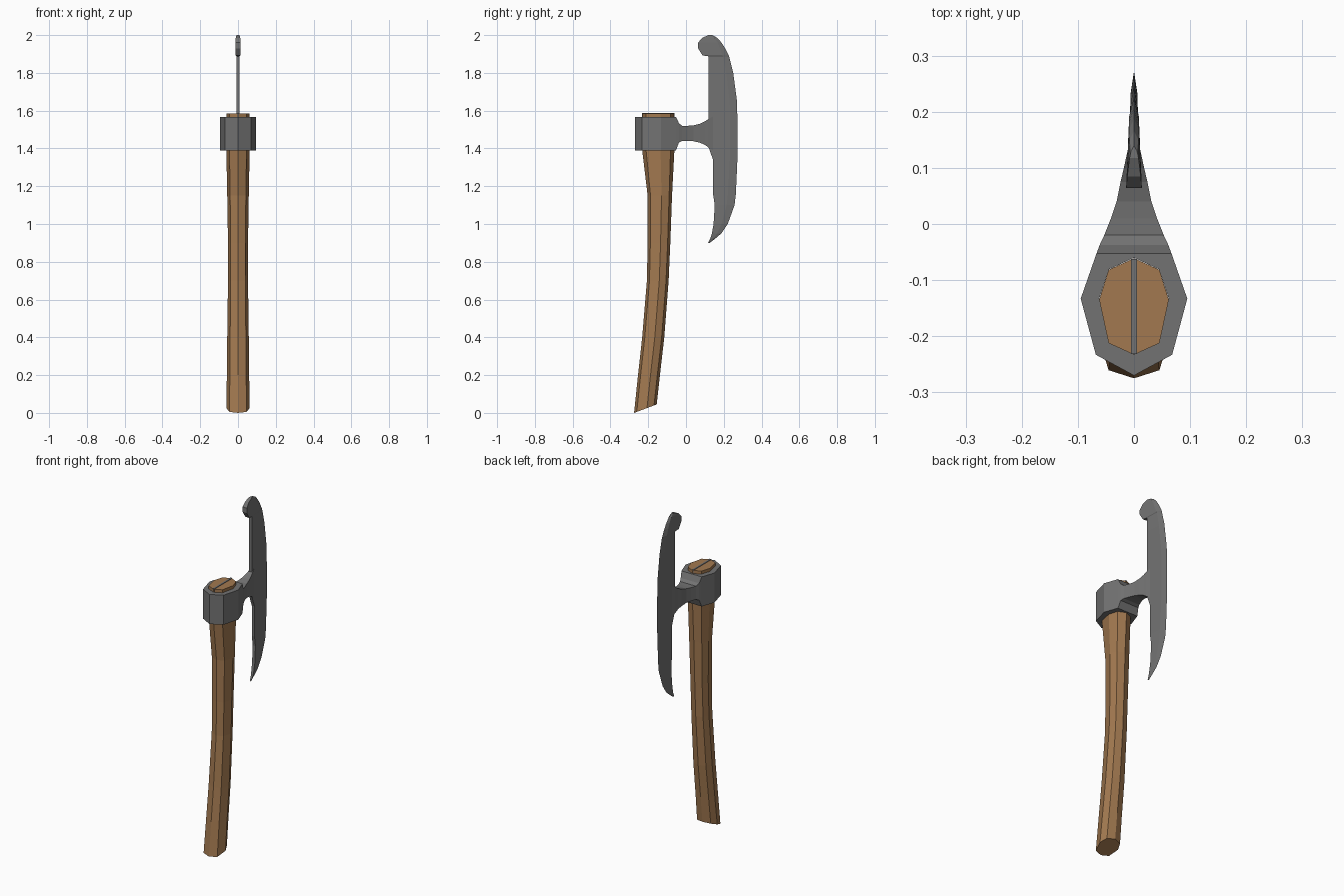
import bpy, bmesh


def material(name, color):
    m = bpy.data.materials.new(name)
    m.diffuse_color = color
    return m


wood = material("wood", (0.36, 0.19, 0.08, 1))
steel = material("steel", (0.17, 0.17, 0.17, 1))


def loft(name, rings, mat, closed=False):
    """Skin a list of equal-sized point rings; cap the ends or close the loop."""
    bm = bmesh.new()
    vs = [[bm.verts.new(p) for p in r] for r in rings]
    n = len(rings[0])
    pairs = list(zip(vs, vs[1:]))
    if closed:
        pairs.append((vs[-1], vs[0]))
    else:
        bm.faces.new(vs[0])
        bm.faces.new(vs[-1])
    for a, b in pairs:
        for i in range(n):
            j = (i + 1) % n
            bm.faces.new((a[i], a[j], b[j], b[i]))
    bmesh.ops.recalc_face_normals(bm, faces=bm.faces)
    me = bpy.data.meshes.new(name)
    bm.to_mesh(me)
    bm.free()
    me.materials.append(mat)
    ob = bpy.data.objects.new(name, me)
    bpy.context.collection.objects.link(ob)
    return ob


def mirrored(half):
    """Complete a half outline whose first and last points lie on x = 0."""
    return half + [(-x, y) for x, y in half[-2:0:-1]]


# handle: eight-sided curved shaft with a slanted foot
SHAPE = mirrored([(0, 0), (0.73, 0.12), (1, 0.57), (0.73, 0.88), (0, 1)])
stations = [  # z at back, z at front, y back, y front, half width
    (0.0, 0.045, -0.275, -0.155, 0.062),
    (0.2, 0.2, -0.254, -0.138, 0.059),
    (0.4, 0.4, -0.232, -0.115, 0.057),
    (0.7, 0.7, -0.207, -0.092, 0.053),
    (0.9, 0.9, -0.203, -0.083, 0.053),
    (1.15, 1.15, -0.203, -0.074, 0.057),
    (1.4, 1.4, -0.233, -0.061, 0.062),
    (1.585, 1.585, -0.233, -0.061, 0.062),
]
loft("handle", [[(x * w, y0 + (y1 - y0) * t, z0 + (z1 - z0) * t)
                 for x, t in SHAPE] for z0, z1, y0, y1, w in stations], wood)

# wedge driven into the top of the handle
loft("wedge", [[(x, y, z) for x, y in ((-.005, -.232), (.005, -.232),
                                       (.005, -.062), (-.005, -.062))]
               for z in (1.5, 1.588)], steel)

# collar around the handle
outer = mirrored([(0, -.27), (.068, -.233), (.095, -.133), (.067, -.053), (0, -.053)])
inner = mirrored([(0, -.232), (.045, -.212), (.062, -.133), (.045, -.081), (0, -.06)])
loft("collar", [[(x, y, z) for x, y in o] for o, z in
                ((outer, 1.39), (outer, 1.567), (inner, 1.567), (inner, 1.39))],
     steel, closed=True)

# neck joining collar and blade: y, half width, z low, z high
neck = [
    (-.053, .067, 1.39, 1.567), (-.037, .061, 1.432, 1.533),
    (-.02, .053, 1.44, 1.52), (.01, .041, 1.44, 1.52),
    (.04, .031, 1.438, 1.522), (.075, .024, 1.43, 1.531),
    (.1, .018, 1.419, 1.543), (.119, .014, 1.405, 1.556), (.16, .004, 1.38, 1.58),
]
loft("neck", [[(-w, y, a), (w, y, a), (w, y, b), (-w, y, b)]
              for y, w, a, b in neck], steel)

# blade with hooked top: z, back y, bevel y, edge y, half thickness
blade = [
    (.9, .117, .121, .125, .004), (.925, .129, .146, .158, .006),
    (.95, .137, .165, .187, .008), (1.0, .146, .188, .221, .009),
    (1.1, .152, .215, .257, .009), (1.16, .143, .222, .264, .009),
    (1.34, .143, .232, .272, .009), (1.41, .118, .234, .272, .009),
    (1.55, .118, .234, .272, .009), (1.65, .118, .231, .27, .009),
    (1.8, .118, .213, .25, .009), (1.888, .118, .195, .228, .009),
    (1.892, .088, .193, .226, .013), (1.93, .064, .18, .207, .014),
    (1.96, .064, .168, .188, .014), (1.985, .085, .15, .166, .012),
    (2.0, .118, .13, .14, .008),
]
loft("blade", [[(-t, b, z), (-t * .65, m, z), (0, e, z), (t * .65, m, z), (t, b, z)]
               for z, b, m, e, t in blade], steel)
